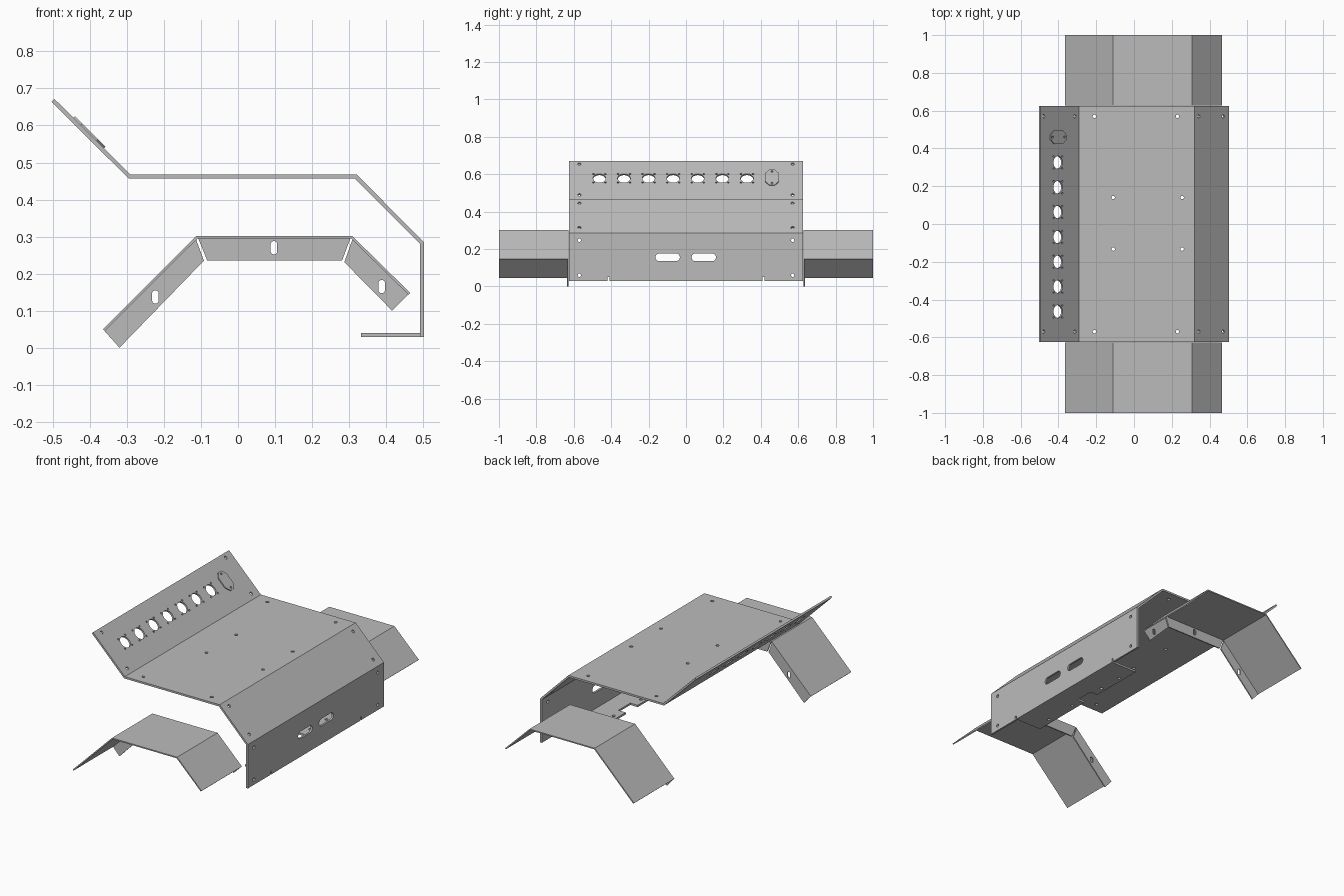
import bpy, bmesh, math
from mathutils import Vector

old = bpy.data.objects.get("Cube")
if old:
    bpy.data.objects.remove(old, do_unlink=True)

# One bare sheet metal colour
metal = bpy.data.materials.new("sheet_grey")
metal.use_nodes = True
GREY = (0.5, 0.5, 0.5, 1)
metal.diffuse_color = GREY
metal.node_tree.nodes["Principled BSDF"].inputs["Base Color"].default_value = GREY

X, Y, Z = Vector((1, 0, 0)), Vector((0, 1, 0)), Vector((0, 0, 1))
SLOPE_N = Vector((1, 0, 1)).normalized()    # normal of the raised panel and shoulder-side bend
SLOPE_U = Vector((-1, 0, 1)).normalized()   # up along the raised panel


def add_prism(bm, ring, offset):
    """Closed prism from a ring of points pushed along an offset."""
    low = [bm.verts.new(p) for p in ring]
    high = [bm.verts.new(p + offset) for p in ring]
    bm.faces.new(low)
    bm.faces.new(high[::-1])
    for i in range(len(ring)):
        j = (i + 1) % len(ring)
        bm.faces.new((low[j], low[i], high[i], high[j]))


def finish(bm, name):
    bmesh.ops.recalc_face_normals(bm, faces=bm.faces)
    mesh = bpy.data.meshes.new(name)
    bm.to_mesh(mesh)
    bm.free()
    mesh.materials.append(metal)
    obj = bpy.data.objects.new(name, mesh)
    bpy.context.collection.objects.link(obj)
    return obj


def prism(name, ring, offset):
    bm = bmesh.new()
    add_prism(bm, ring, offset)
    return finish(bm, name)


def folded(path, t):
    """Profile of a bent sheet: the outer path plus its mitred inner offset."""
    pts = [Vector(p) for p in path]
    normals = []
    for a, b in zip(pts, pts[1:]):
        d = (b - a).normalized()
        normals.append(Vector((d.y, -d.x)))
    inner = []
    for i, p in enumerate(pts):
        n, m = normals[max(i - 1, 0)], normals[min(i, len(normals) - 1)]
        inner.append(p + (n + m) * t / (1 + n.dot(m)))
    return pts + inner[::-1]


def xz(points, y):
    return [Vector((p[0], y, p[1])) for p in points]


def slot(center, axis, along, r, half=0, sides=16, depth=0.02):
    """Cutter description for a round hole, or a slot when half > 0."""
    side = axis.cross(along)
    ring = []
    for k in range(sides):
        a = 2 * math.pi * (k + 0.5) / sides
        shift = math.copysign(half, math.cos(a))
        ring.append(Vector(center) + along * (r * math.cos(a) + shift) + side * (r * math.sin(a)) - axis * depth)
    return ring, axis * depth * 2


def cut(obj, cutters):
    bm = bmesh.new()
    for ring, offset in cutters:
        add_prism(bm, ring, offset)
    tool = finish(bm, "hole_cutter")
    tool.hide_render = True
    mod = obj.modifiers.new("holes", "BOOLEAN")
    mod.operation, mod.solver, mod.object = "DIFFERENCE", "EXACT", tool
    graph = bpy.context.evaluated_depsgraph_get()
    mesh = bpy.data.meshes.new_from_object(obj.evaluated_get(graph))
    obj.modifiers.clear()
    obj.data = mesh
    bpy.data.objects.remove(tool, do_unlink=True)


# Main cover: raised panel, deck, shoulder and side wall from one bent sheet
W = 0.626
TOP = 0.468
path = [(-0.496, 0.672), (-0.291, TOP), (0.32, TOP), (0.502, 0.285), (0.502, 0.029)]
cover = prism("main_cover", xz(folded(path, 0.011), -W), Y * 2 * W)


def on_panel(z, y):
    return Vector((-0.291 - (z - TOP), y, z))


holes = []
R = 0.009
for y in (-0.57, 0.57):
    holes += [slot(on_panel(z, y), SLOPE_N, Y, R) for z in (0.655, 0.49)]
    holes += [slot((x, y, TOP), Z, X, R) for x in (-0.21, 0.23)]
    holes += [slot((0.32 + (TOP - z) * 0.995, y, z), SLOPE_N, Y, R) for z in (0.445, 0.315)]
    holes += [slot((0.5, y, z), X, Y, R) for z in (0.247, 0.06)]
for x in (-0.11, 0.255):
    holes += [slot((x, y, TOP), Z, X, R) for y in (-0.133, 0.14)]
# Row of connector openings with four screw holes each
for k in range(7):
    c = on_panel(0.579, -0.463 + 0.1315 * k)
    holes.append(slot(c, SLOPE_N, Y, 0.034, sides=24))
    for sy in (-1, 1):
        for su in (-1, 1):
            holes.append(slot(c + Y * sy * 0.032 + SLOPE_U * su * 0.032, SLOPE_N, Y, 0.005, sides=8))
# Hand slots and bend reliefs in the side wall
for y in (-0.098, 0.095):
    holes.append(slot((0.5, y, 0.156), X, Y, 0.021, half=0.044, sides=24))
for y in (-0.415, 0.415):
    ring = [Vector((0.47, y + a, z)) for a, z in ((-0.005, 0), (0.005, 0), (0.005, 0.05), (-0.005, 0.05))]
    holes.append((ring, X * 0.06))
cut(cover, holes)

# Bottom return lip with a notch in its free edge
lip_outline = [(0.492, -0.41), (0.492, 0.41), (0.332, 0.41), (0.332, 0.08),
               (0.38, 0.08), (0.38, -0.03), (0.332, -0.03), (0.332, -0.41)]
lip = prism("bottom_lip", [Vector((x, y, 0.029)) for x, y in lip_outline], Z * 0.011)
cut(lip, [slot((0.36, y, 0.035), Z, X, R) for y in (-0.3, -0.1, 0.15, 0.3)])

# Long six-sided cover plate on the raised panel
c = on_panel(0.58, 0.46)
plate_outline = [(0.058, 0.014), (0.03, 0.037), (-0.03, 0.037), (-0.058, 0.014),
                 (-0.058, -0.014), (-0.03, -0.037), (0.03, -0.037), (0.058, -0.014)]
plate = prism("cover_plate", [c + SLOPE_U * u + Y * v for u, v in plate_outline], SLOPE_N * 0.006)
cut(plate, [slot(c + SLOPE_U * u, SLOPE_N, Y, 0.006) for u in (-0.044, 0.044)])

# End brackets: bent sheet and three slotted flanges at the inner end
bracket_path = [(-0.365, 0.05), (-0.112, 0.302), (0.308, 0.302), (0.465, 0.148)]
flanges = {
    "left_leg": ([(-0.362, 0.047), (-0.114, 0.294), (-0.092, 0.235), (-0.32, 0.0)], (-0.223, 0.137)),
    "middle": ([(-0.108, 0.297), (0.304, 0.297), (0.281, 0.235), (-0.083, 0.235)], (0.097, 0.27)),
    "right_leg": ([(0.31, 0.295), (0.462, 0.146), (0.416, 0.1), (0.287, 0.231)], (0.388, 0.165)),
}
for name, s in (("front", -1), ("back", 1)):
    prism(name + "_bracket", xz(folded(bracket_path, 0.007), s * 0.628), Y * s * 0.372)
    for part, (outline, hole) in flanges.items():
        flange = prism(f"{name}_{part}_flange", xz(outline, s * 0.628), Y * s * 0.007)
        cut(flange, [slot((hole[0], s * 0.63, hole[1]), Y, Z, 0.009, half=0.009)])
